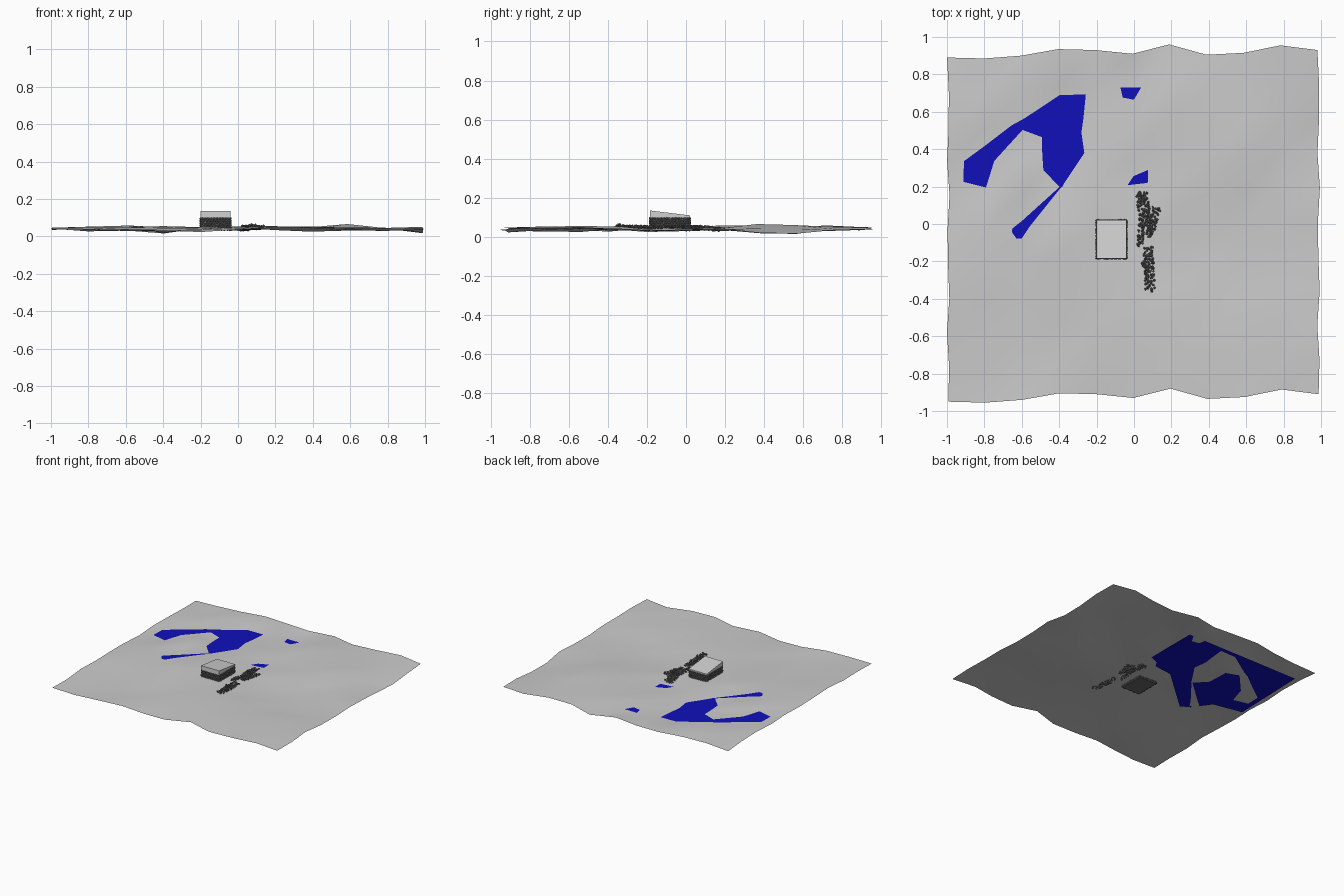
import bpy, bmesh, math, random
from mathutils import Vector, Matrix
from mathutils.bvhtree import BVHTree

random.seed(4)
old = bpy.data.objects.get("Cube")
if old:
    bpy.data.objects.remove(old, do_unlink=True)


def material(name, colour):
    m = bpy.data.materials.new(name)
    m.use_nodes = True
    m.diffuse_color = (*colour, 1)
    m.node_tree.nodes["Principled BSDF"].inputs["Base Color"].default_value = (*colour, 1)
    return m


GROUND = material("pale grey ground", (0.6, 0.6, 0.6))
WATER = material("deep blue water", (0.005, 0.005, 0.5))
STONE = material("dark grey stone", (0.13, 0.13, 0.13))
ROOF = material("light grey roof", (0.64, 0.64, 0.64))


def finish(bm, name, mat):
    mesh = bpy.data.meshes.new(name)
    bm.to_mesh(mesh)
    bm.free()
    mesh.materials.append(mat)
    obj = bpy.data.objects.new(name, mesh)
    bpy.context.collection.objects.link(obj)
    return obj


# Ground: a wavy grid with hills, hollows and a shallow pond basin
N = 10
LEVEL = 0.035
sway = [-0.03, -0.035, -0.02, 0.015, 0.01, -0.01, 0.04, -0.015, -0.005, 0.035, 0.01]
hills = [(0.6, 0.5, 0.26, 0.028), (1, 0.5, 0.2, -0.035), (-0.6, -0.5, 0.25, -0.015),
         (0.2, -0.5, 0.25, 0.015), (0.5, -0.2, 0.25, -0.018), (-0.2, -0.8, 0.2, -0.015),
         (0.7, -0.6, 0.25, 0.01), (0.3, 0.8, 0.2, 0.012), (-0.8, -0.2, 0.2, 0.015)]
# Basin heights against the water level, from the nearest row to the farthest
basin = [(8, 10, 9, 10, 9, 8), (6, 12, -4, 14, 10, 6), (4, 2, 16, -0.5, 10, -4),
         (5, -6, 16, -12, 5, 5), (8, 7, -3, -14, 8, 7), (4, 4, 17, 7, 6, -3.5)]
FIRST_ROW = 4


def ground_height(i, j, x, y):
    row = j - FIRST_ROW
    if 0 <= row < len(basin) and i < len(basin[row]):
        return LEVEL + basin[row][i] * 0.0014
    z = 0.041 + random.uniform(-0.008, 0.008)
    for hx, hy, r, h in hills:
        z += h * math.exp(-((x - hx) ** 2 + (y - hy) ** 2) / r ** 2)
    return min(max(z, 0.001), 0.075)


bm = bmesh.new()
grid = []
for j in range(N + 1):
    line = []
    for i in range(N + 1):
        x = -0.993 + 1.98 * i / N + 0.007 * math.sin(j * 2.4)
        y = -0.92 + 1.84 * j / N + sway[i]
        line.append(bm.verts.new((x, y, ground_height(i, j, x, y))))
    grid.append(line)
for j in range(N):
    for i in range(N):
        a, b = grid[j][i], grid[j][i + 1]
        c, d = grid[j + 1][i + 1], grid[j + 1][i]
        bm.faces.new((a, b, c))
        bm.faces.new((a, c, d))
for f in bm.faces:
    f.smooth = True
bm.normal_update()
surface = BVHTree.FromBMesh(bm)
finish(bm, "ground", GROUND)


def ground_at(x, y):
    return surface.ray_cast(Vector((x, y, 1)), Vector((0, 0, -1)))[0].z


# Pond: one flat sheet which the ground rises through
shore = [(-0.94, 0.73), (0.075, 0.73), (0.075, 0.22), (-0.19, 0.19),
         (-0.55, -0.13), (-0.62, -0.09), (-0.72, 0.05), (-0.96, 0.1)]
bm = bmesh.new()
sheet = bm.faces.new([bm.verts.new((x, y, LEVEL)) for x, y in reversed(shore)])
sheet.normal_flip()
finish(bm, "pond_water", WATER)


def add_box(bm, lo, hi):
    mid = [(a + b) / 2 for a, b in zip(lo, hi)]
    size = [b - a for a, b in zip(lo, hi)]
    mat = Matrix.Translation(mid) @ Matrix.Diagonal((*size, 1))
    return bmesh.ops.create_cube(bm, size=1, matrix=mat)["verts"]


def add_stone(bm, centre, size):
    turn = Matrix.Rotation(random.uniform(0, math.tau), 4, Vector((1, random.random(), 1)))
    scale = Matrix.Diagonal([size * random.uniform(0.75, 1.25) for _ in range(3)] + [1])
    bmesh.ops.create_icosphere(bm, subdivisions=1, radius=1,
                               matrix=Matrix.Translation(centre) @ turn @ scale)


# Hut walls: a core faced with rough stones laid in courses
X0, X1, Y0, Y1 = -0.198, -0.042, -0.182, 0.018
BASE, EAVES = 0.03, 0.1
bm = bmesh.new()
add_box(bm, (X0, Y0, BASE), (X1, Y1, EAVES))
corners = [Vector(p) for p in ((X0, Y0), (X1, Y0), (X1, Y1), (X0, Y1))]
COURSES = 6
for k in range(COURSES):
    z = BASE + (EAVES - BASE) * (k + 0.5) / COURSES
    for n in range(4):
        start, end = corners[n], corners[(n + 1) % 4]
        count = round((end - start).length / 0.015)
        for s in range(count):
            p = start.lerp(end, (s + 0.5 * (k % 2)) / count)
            add_stone(bm, (p.x, p.y, z), 0.0075)
finish(bm, "hut_walls", STONE)

# Hut roof: a wedge slab that drops toward the back
bm = bmesh.new()
for v in add_box(bm, (X0 - 0.003, Y0 - 0.003, EAVES), (X1 + 0.003, Y1 + 0.003, 0.135)):
    if v.co.z > EAVES + 0.01 and v.co.y > 0:
        v.co.z = 0.11
finish(bm, "hut_roof", ROOF)

# Fallen wall: strips of loose stones (start, end, half width, count)
strips = [((0.04, 0.17), (0.065, -0.02), 0.03, 150), ((0.12, 0.09), (0.085, -0.07), 0.022, 70),
          ((0.04, 0.0), (0.03, -0.12), 0.018, 50), ((0.075, -0.12), (0.085, -0.36), 0.026, 130),
          ((0.04, -0.2), (0.07, -0.23), 0.015, 15)]
bm = bmesh.new()
for start, end, width, count in strips:
    for _ in range(count):
        p = Vector(start).lerp(Vector(end), random.random())
        x, y = p.x + random.uniform(-width, width), p.y
        add_stone(bm, (x, y, ground_at(x, y) + random.uniform(-0.003, 0.012)), 0.0068)
finish(bm, "fallen_stone_wall", STONE)
